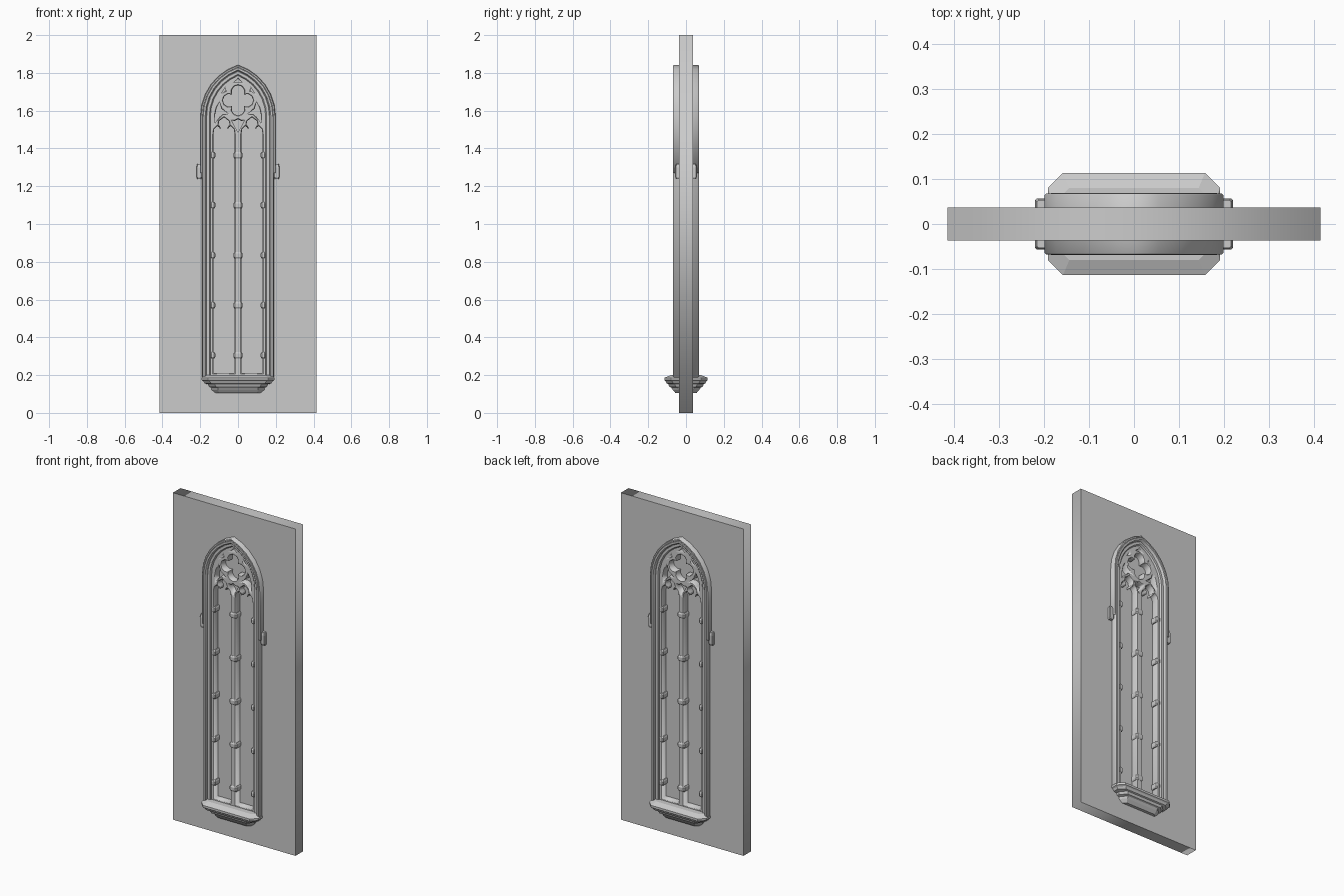
import bpy, bmesh
from math import sin, cos, pi, sqrt, atan2

if "Cube" in bpy.data.objects:
    bpy.data.objects.remove(bpy.data.objects["Cube"])

SPRING, C = 1.57, 0.0865      # arch springing height, arc centre offset


def arch(w, bottom, seg=6):
    """Pointed arch outline from bottom right, over the apex, to bottom left."""
    r = w + C
    end = atan2(sqrt(r * r - C * C), C)
    right = [(w, bottom)] + [(r * cos(end * i / seg) - C, SPRING + r * sin(end * i / seg))
                             for i in range(seg + 1)]
    right[-1] = (0.0, right[-1][1])
    return right + [(-x, z) for x, z in reversed(right[:-1])]


def plate(name, loops, half_depth, chamfer=0.0):
    """Flat outline with holes, extruded symmetrically in y."""
    cu = bpy.data.curves.new(name, 'CURVE')
    cu.dimensions = '2D'
    cu.fill_mode = 'BOTH'
    cu.extrude = half_depth - chamfer
    cu.bevel_depth = chamfer
    cu.bevel_resolution = 0
    cu.offset = -chamfer
    for pts in loops:
        s = cu.splines.new('POLY')
        s.points.add(len(pts) - 1)
        for p, (x, z) in zip(s.points, pts):
            p.co = (x, z, 0, 1)
        s.use_cyclic_u = True
    ob = bpy.data.objects.new(name, cu)
    bpy.context.collection.objects.link(ob)
    ob.rotation_euler.x = pi / 2
    bpy.ops.object.select_all(action='DESELECT')
    ob.select_set(True)
    bpy.context.view_layer.objects.active = ob
    bpy.ops.object.convert(target='MESH')
    return ob


def band(name, outer, inner, bottom, half_depth, chamfer):
    return plate(name, [arch(outer, bottom) + arch(inner, bottom)[::-1]], half_depth, chamfer)


def stack(name, levels, cut, loc=(0, 0, 0)):
    """Loft of corner-cut rectangles given as (z, half x, half y)."""
    bm = bmesh.new()
    rings = []
    for z, a, b in levels:
        k = cut
        pts = [(a, b - k), (a - k, b), (k - a, b), (-a, b - k),
               (-a, k - b), (k - a, -b), (a - k, -b), (a, k - b)]
        rings.append([bm.verts.new((x, y, z)) for x, y in pts])
    for lo, hi in zip(rings, rings[1:]):
        for i in range(8):
            j = (i + 1) % 8
            bm.faces.new((lo[i], lo[j], hi[j], hi[i]))
    bm.faces.new(rings[0][::-1])
    bm.faces.new(rings[-1])
    me = bpy.data.meshes.new(name)
    bm.to_mesh(me)
    bm.free()
    ob = bpy.data.objects.new(name, me)
    ob.location = loc
    bpy.context.collection.objects.link(ob)
    return ob


def mirror(pts):
    return [(-x, z) for x, z in pts]


# Wall slab with window opening, and glass
plate("wall", [[(-.415, 0), (.415, 0), (.415, 2), (-.415, 2)], arch(.165, .17)], .037)
plate("glass", [arch(.16, .18)], .006)

# Stepped surround: hood mould, outer jamb, inner jamb
band("hood_mould", .199, .184, 1.27, .068, .004)
band("outer_jamb", .190, .168, .175, .069, .006)
band("inner_jamb", .172, .146, .175, .056, .006)

# Tracery: two cusped lights, quatrefoil, side daggers and small spandrels
half = [(.056, .21), (.056, 1.475), (.052, 1.503), (.036, 1.519), (.027, 1.512),
        (.018, 1.500), (.020, 1.515), (.029, 1.525), (.026, 1.545)]
light = half + [(0, 1.565)] + mirror(half[::-1])
light = [(x + .074, z) for x, z in light]
quatrefoil = []
for k in range(4):
    a = k * pi / 2
    for i in range(7):
        t = a + (i - 3) * pi * .21
        quatrefoil.append((.046 * cos(a) + .034 * cos(t), 1.655 + .046 * sin(a) + .034 * sin(t)))
dagger = [(.121, 1.535), (.121, 1.58), (.113, 1.615), (.098, 1.645),
          (.088, 1.610), (.050, 1.582), (.080, 1.583), (.100, 1.565)]
side_chip = [(.090, 1.690), (.068, 1.722), (.066, 1.705)]
top_tri = [(.024, 1.748), (0, 1.768), (-.024, 1.748)]
low_tri = [(0, 1.485), (.034, 1.548), (.018, 1.546), (0, 1.555), (-.018, 1.546), (-.034, 1.548)]
plate("tracery", [arch(.15, .185), light, mirror(light), quatrefoil, dagger, mirror(dagger),
                  side_chip, mirror(side_chip), top_tri, low_tri], .047, .004)

# Shaft rings on the mullion and jambs
for z in (.305, .57, .835, 1.10, 1.365):
    for x, w in ((0, .024), (-.134, .014), (.134, .014)):
        stack("shaft_ring", [(-.017, w - .004, .048), (-.009, w, .053),
                             (.009, w, .053), (.017, w - .004, .048)], .007, (x, 0, z))

# Label stops at the ends of the hood mould
for sx in (-1, 1):
    for sy in (-1, 1):
        stack("label_stop", [(1.238, .011, .010), (1.25, .015, .014),
                             (1.30, .015, .014), (1.318, .011, .010)], .004,
              (sx * .205, sy * .043, 0))

# Moulded sill
stack("sill", [(.104, .133, .055), (.122, .140, .070), (.134, .140, .078), (.138, .152, .088),
               (.152, .158, .094), (.156, .176, .102), (.168, .184, .108), (.173, .192, .114),
               (.186, .192, .114), (.200, .178, .080)], .034)
